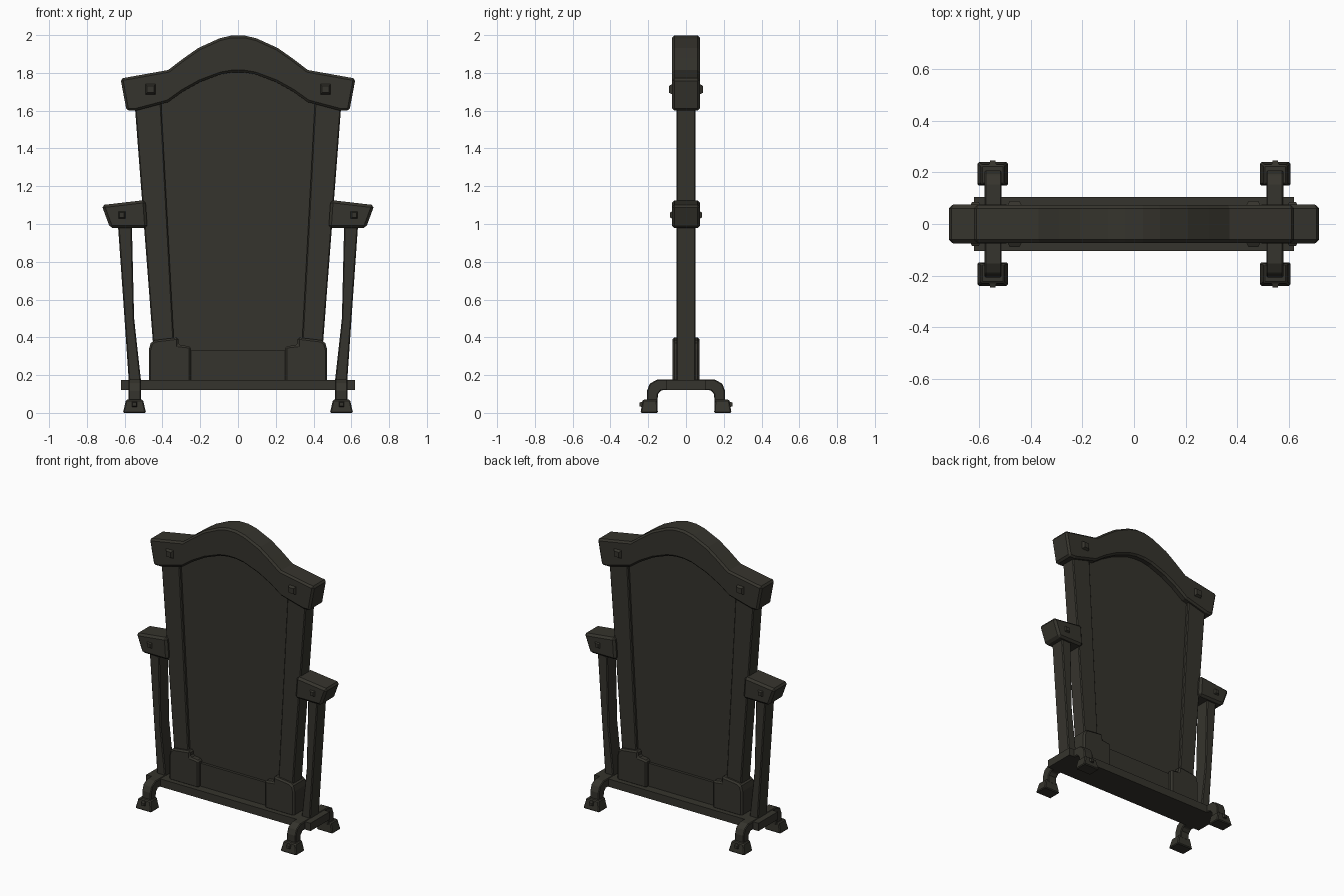
import bpy, bmesh

if "Cube" in bpy.data.objects:
    bpy.data.objects.remove(bpy.data.objects["Cube"])

mat = bpy.data.materials.new("dark olive wood")
mat.diffuse_color = (0.036, 0.034, 0.026, 1)
mat.use_nodes = True
mat.node_tree.nodes["Principled BSDF"].inputs["Base Color"].default_value = mat.diffuse_color


def finish(name, bm, bevel=0.0):
    bmesh.ops.recalc_face_normals(bm, faces=bm.faces)
    me = bpy.data.meshes.new(name)
    bm.to_mesh(me)
    bm.free()
    me.materials.append(mat)
    ob = bpy.data.objects.new(name, me)
    bpy.context.collection.objects.link(ob)
    if bevel:
        m = ob.modifiers.new("bevel", 'BEVEL')
        m.width = bevel
        m.segments = 1
        m.limit_method = 'ANGLE'
        m.angle_limit = 0.7
    return ob


def loft(name, ring_a, ring_b, bevel=0.0):
    """Solid between two matching rings of points."""
    bm = bmesh.new()
    a = [bm.verts.new(p) for p in ring_a]
    b = [bm.verts.new(p) for p in ring_b]
    n = len(a)
    bm.faces.new(a)
    bm.faces.new(b[::-1])
    for i in range(n):
        bm.faces.new((a[i], b[i], b[(i + 1) % n], a[(i + 1) % n]))
    return finish(name, bm, bevel)


def slab(name, pts, half, bevel=0.0, s=1):
    """Front outline (x, z) given thickness in y; s = -1 mirrors it."""
    return loft(name, [(s * x, -half, z) for x, z in pts],
                [(s * x, half, z) for x, z in pts], bevel)


def rect(cx, cy, hx, hy):
    return [(cx - hx, cy - hy), (cx + hx, cy - hy), (cx + hx, cy + hy), (cx - hx, cy + hy)]


def stud(name, x, z, y0, y1, h):
    loft(name, [(a, y0, b) for a, b in rect(x, z, h, h)],
         [(a, y1, b) for a, b in rect(x, z, h * 0.6, h * 0.6)])


# arched crown
top = [(0.622, 1.77), (0.37, 1.815), (0.29, 1.876), (0.21, 1.932), (0.10, 1.982), (0.035, 1.998)]
low = [(0.59, 1.60), (0.54, 1.60), (0.37, 1.645), (0.29, 1.702), (0.2, 1.752), (0.09, 1.793), (0.03, 1.803)]
half = low[::-1] + top
slab("crown", half + [(-x, z) for x, z in half[::-1]], 0.073, 0.012)

# mirror panel, seen from both sides
panel = [(0.335, 0.18), (0.415, 1.70), (0.28, 1.77), (0.1, 1.85)]
slab("panel", panel + [(-x, z) for x, z in panel[::-1]], 0.03)

# bottom rail and base board
slab("bottom_rail", [(-0.3, 0.16), (0.3, 0.16), (0.3, 0.33), (-0.3, 0.33)], 0.048)
slab("base_board", [(-0.62, 0.12), (0.62, 0.12), (0.62, 0.173), (-0.62, 0.173)], 0.104)

for s in (1, -1):
    # leaning side stiles of the frame
    slab("stile", [(0.435, 0.17), (0.552, 1.70), (0.41, 1.70), (0.328, 0.17)], 0.05, 0.006, s)
    # stepped corner blocks
    slab("corner_block", [(0.25, 0.165), (0.25, 0.352), (0.315, 0.36), (0.315, 0.40),
                          (0.44, 0.385), (0.462, 0.37), (0.472, 0.335), (0.472, 0.165)],
         0.072, 0.01, s)
    # side posts with a narrow waist
    slab("side_post", [(0.513, 0.165), (0.578, 0.165), (0.603, 0.53), (0.636, 1.0),
                       (0.562, 1.0), (0.55, 0.5)], 0.05, 0.006, s)
    # arm caps joining posts to stiles
    slab("arm_cap", [(0.49, 1.127), (0.722, 1.10), (0.677, 0.978), (0.48, 0.978)], 0.075, 0.014, s)

    # arched leg running front to back
    arc = [(0.152, 0.05), (0.207, 0.05), (0.207, 0.115), (0.192, 0.155), (0.153, 0.176)]
    prof = arc + [(-y, z) for y, z in arc[::-1]] + [(-0.148, 0.10), (-0.13, 0.12),
                                                    (0.13, 0.12), (0.148, 0.10)]
    loft("leg_arch", [(s * 0.513, y, z) for y, z in prof],
         [(s * 0.580, y, z) for y, z in prof], 0.005)

    for f in (1, -1):
        # tapered feet
        loft("foot", [(x, y, 0) for x, y in rect(s * 0.548, f * 0.195, 0.061, 0.046)],
             [(x, y, 0.07) for x, y in rect(s * 0.548, f * 0.191, 0.045, 0.038)], 0.006)
        # square studs on feet, arm caps and crown
        stud("foot_stud", s * 0.548, 0.045, f * 0.225, f * 0.247, 0.016)
        stud("arm_stud", s * 0.615, 1.048, f * 0.07, f * 0.086, 0.021)
        stud("crown_stud", s * 0.463, 1.713, f * 0.068, f * 0.09, 0.03)
